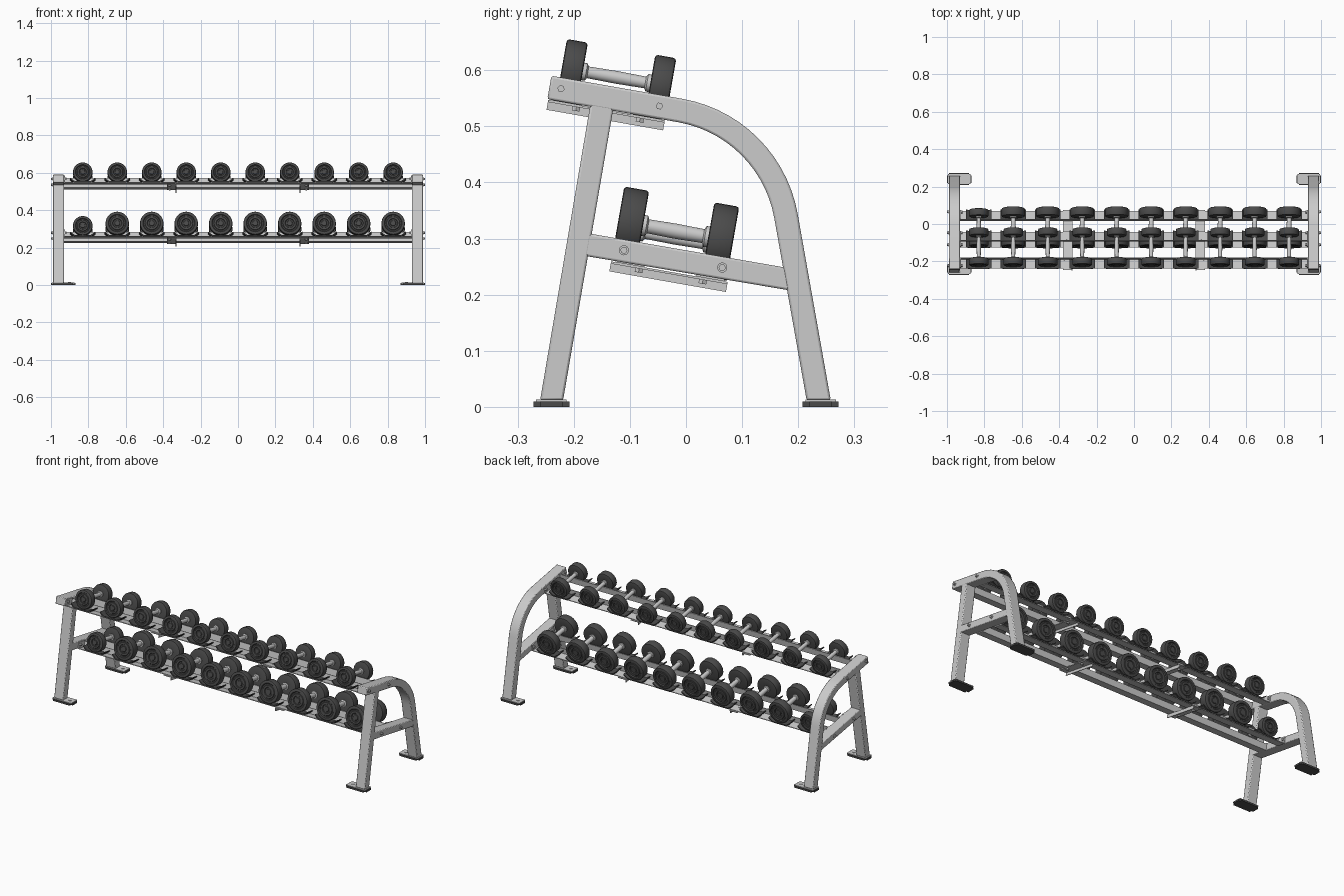
import bpy, bmesh
from math import sin, cos, pi, radians
from mathutils import Matrix, Vector

if "Cube" in bpy.data.objects:
    bpy.data.objects.remove(bpy.data.objects["Cube"])

A = radians(10)          # tilt of the shelves and legs
C, S = cos(A), sin(A)


def material(name, v):
    m = bpy.data.materials.new(name)
    m.diffuse_color = (v, v, v, 1)
    m.use_nodes = True
    m.node_tree.nodes["Principled BSDF"].inputs["Base Color"].default_value = m.diffuse_color
    return m


RUBBER = material("dark_rubber", 0.07)


def finish(name, bm, mat=None, bevel=0.0, world=None, segs=2):
    bmesh.ops.recalc_face_normals(bm, faces=bm.faces)
    me = bpy.data.meshes.new(name)
    bm.to_mesh(me)
    bm.free()
    ob = bpy.data.objects.new(name, me)
    bpy.context.collection.objects.link(ob)
    if world is not None:
        ob.matrix_world = world
    if mat:
        me.materials.append(mat)
    if bevel:
        b = ob.modifiers.new("bevel", 'BEVEL')
        b.width, b.segments = bevel, segs
        b.limit_method, b.angle_limit = 'ANGLE', radians(40)
    bpy.context.view_layer.objects.active = ob
    ob.select_set(True)
    bpy.ops.object.shade_smooth_by_angle(angle=radians(35))
    ob.select_set(False)
    return ob


def prism(name, pts, axis, a, b, **kw):
    """Extrude a 2D outline along x (axis 0), y (1) or z (2)."""
    bm = bmesh.new()

    def at(p, h):
        v = list(p)
        v.insert(axis, h)
        return bm.verts.new(v)
    f = bm.faces.new([at(p, a) for p in pts])
    ext = bmesh.ops.extrude_face_region(bm, geom=[f])
    d = Vector((0, 0, 0))
    d[axis] = b - a
    bmesh.ops.translate(bm, vec=d, verts=[v for v in ext["geom"] if isinstance(v, bmesh.types.BMVert)])
    return finish(name, bm, **kw)


def rect(a0, a1, b0, b1):
    return [(a0, b0), (a1, b0), (a1, b1), (a0, b1)]


def ngon(u, v, r, n=6):
    return [(u + r * cos(2 * pi * i / n), v + r * sin(2 * pi * i / n)) for i in range(n)]


def lathe(bm, prof, segs=32):
    """Revolve (radius, y) points about the y axis, closed at the poles."""
    vs = [bm.verts.new((r, y, 0)) for r, y in prof]
    es = [bm.edges.new(p) for p in zip(vs, vs[1:])]
    bmesh.ops.spin(bm, geom=vs + es, cent=(0, 0, 0), axis=(0, 1, 0),
                   angle=2 * pi, steps=segs, use_merge=True)
    bmesh.ops.remove_doubles(bm, verts=bm.verts, dist=1e-5)


# Side frames: bent tube (top bar + rear leg), front leg, middle bar, feet
H = 0.0212
centre = Vector((0.150, 0.500))
R, t = 0.232, 0.232 * 0.7002
start = centre - t * Vector((C, -S))
pivot = start - R * Vector((S, C))
arc = [radians(80 - 70 * i / 14) for i in range(15)]


def tube_side(off):
    front = Vector((-0.2435, 0.5693)) + off * Vector((S, C))
    foot_y = 0.2365 + off / C
    pts = [tuple(front)]
    pts += [(pivot.x + (R + off) * cos(a), pivot.y + (R + off) * sin(a)) for a in arc]
    return pts + [(foot_y, 0.012)]


bent = tube_side(H) + tube_side(-H)[::-1]
front_leg = [(-0.260, 0.012), (-0.219, 0.012), (-0.129, 0.535), (-0.170, 0.542)]
mid_bar = [(-0.178, 0.310), (-0.182, 0.2695), (0.186, 0.2075), (0.182, 0.2475)]

for s, side in ((-1, "left"), (1, "right")):
    for name, prof, w in (("rear_leg_and_top_bar", bent, 0.03),
                          ("front_leg", front_leg, 0.0295), ("middle_bar", mid_bar, 0.029)):
        prism(f"{side}_{name}", prof, 0, s * 0.96 - w, s * 0.96 + w, bevel=0.004)
    for y in (-0.24, 0.24):
        x0, x1 = sorted((s * 0.87, s * 1.0))
        bm = bmesh.new()
        bmesh.ops.create_cube(bm, size=1, matrix=Matrix.Translation(((x0 + x1) / 2, y, 0.005))
                              @ Matrix.Diagonal((0.13, 0.064, 0.010, 1)))
        bmesh.ops.bevel(bm, geom=[e for e in bm.edges if abs(e.verts[0].co.z - e.verts[1].co.z) > 0.005],
                        offset=0.012, segments=4, affect='EDGES')
        finish(f"{side}_foot_pad", bm, mat=RUBBER)
        prism(f"{side}_foot_plate", rect(x0 + 0.005, x1 - 0.005, y - 0.027, y + 0.027),
              2, 0.009, 0.0135)
        prism(f"{side}_foot_bolt", ngon(s * 0.90, y, 0.008, 12), 2, 0.0135, 0.016)

# Saddle outline: shallow cradle with raised wings (x, height)
saddle = [(-0.068, -0.016), (-0.042, -0.034), (0.042, -0.034), (0.068, -0.016),
          (0.068, -0.022), (0.045, -0.041), (-0.045, -0.041), (-0.068, -0.022)]


def dumbbell(tier, x, M, r, thick, half, mid, n, grip):
    W = M @ Matrix.Translation((x, mid, n))
    head = bmesh.new()
    for d in (-1, 1):
        o, i, e = half, half - thick, 0.005
        prof = [(0, o - 0.003), (r * .22, o - 0.003), (r * .25, o - 0.006), (r * .36, o - 0.006),
                (r * .40, o - 0.002), (r * .56, o - 0.002), (r * .60, o - 0.005), (r * .70, o - 0.005),
                (r * .76, o), (r - e, o), (r - e * .3, o - e * .3), (r, o - e),
                (r, i + e), (r - e * .3, i + e * .3), (r - e, i), (r * .4, i), (0, i)]
        lathe(head, [(a, d * b) for a, b in prof])
    finish(f"{tier}_dumbbell_heads", head, mat=RUBBER, world=W)
    k = half - thick + 0.002
    bar = bmesh.new()
    lathe(bar, [(0, -k), (grip * 1.5, -k), (grip * 1.5, -k + .008), (grip, -k + .011), (grip * 1.08, 0),
                (grip, k - .011), (grip * 1.5, k - .008), (grip * 1.5, k), (0, k)], 20)
    finish(f"{tier}_dumbbell_handle", bar, world=W)


# Two tilted shelves, built in local (x, along slope, normal) space
for tier, (ty, tz) in (("upper", (-0.240, 0.590)), ("lower", (-0.128, 0.302))):
    M = Matrix(((1, 0, 0, 0), (0, C, S, ty), (0, -S, C, tz), (0, 0, 0, 1)))
    for name, d, edge in (("front", 1, 0.010), ("rear", -1, 0.207)):
        def q(a):
            return edge + d * a
        # angle rail: flat flange with an upright web on the inner edge
        rail = [(q(0), -0.043), (q(0.052), -0.043), (q(0.052), -0.008),
                (q(0.048), -0.008), (q(0.048), -0.039), (q(0), -0.039)]
        prism(f"{tier}_{name}_rail", rail, 0, -0.93, 0.93, world=M)
        for s in (-1, 1):
            a, b = sorted((q(0), q(0.05)))
            prism(f"{tier}_{name}_rail_end", rect(a, b, -0.042, -0.004), 0, s * 0.925, s * 0.931, world=M)
            bs = 0.021 if d > 0 else 0.199
            prism(f"{tier}_{name}_washer", ngon(bs, -0.0195, 0.009, 16), 0, s * 0.988, s * 0.992, world=M)
            prism(f"{tier}_{name}_bolt", ngon(bs, -0.0195, 0.0065), 0, s * 0.991, s * 0.999, world=M)
            prism(f"{tier}_{name}_nut", ngon(bs, -0.0195, 0.0075), 0, s * 0.918, s * 0.926, world=M)
            bs = 0.0535 if d > 0 else 0.169
            prism(f"{tier}_{name}_brace_bolt", ngon(s * 0.365, bs, 0.008), 2, -0.054, -0.036, world=M)
        for i in range(10):
            x = -0.83 + 0.1844 * i
            a, b = sorted((q(-0.004), q(0.046)))
            prism(f"{tier}_{name}_saddle", [(x + u, v) for u, v in saddle], 1, a, b,
                  mat=RUBBER, world=M)
    # angle braces under the rails
    for s in (-1, 1):
        x0, x1 = s * 0.33, s * 0.38
        brace = [(x0, -0.043), (x1, -0.043), (x1, -0.047), (x0 + s * .004, -0.047),
                 (x0 + s * .004, -0.061), (x0, -0.061)]
        prism(f"{tier}_brace", brace, 1, 0.002, 0.213, world=M)
    for i in range(10):
        x = -0.83 + 0.1844 * i
        if tier == "upper" or i == 0:
            dumbbell(tier, x, M, 0.052, 0.038, 0.099, 0.115 if tier == "upper" else 0.106, 0.0175, 0.0105)
        else:
            dumbbell(tier, x, M, 0.0625, 0.045, 0.104, 0.106, 0.030, 0.0125)
